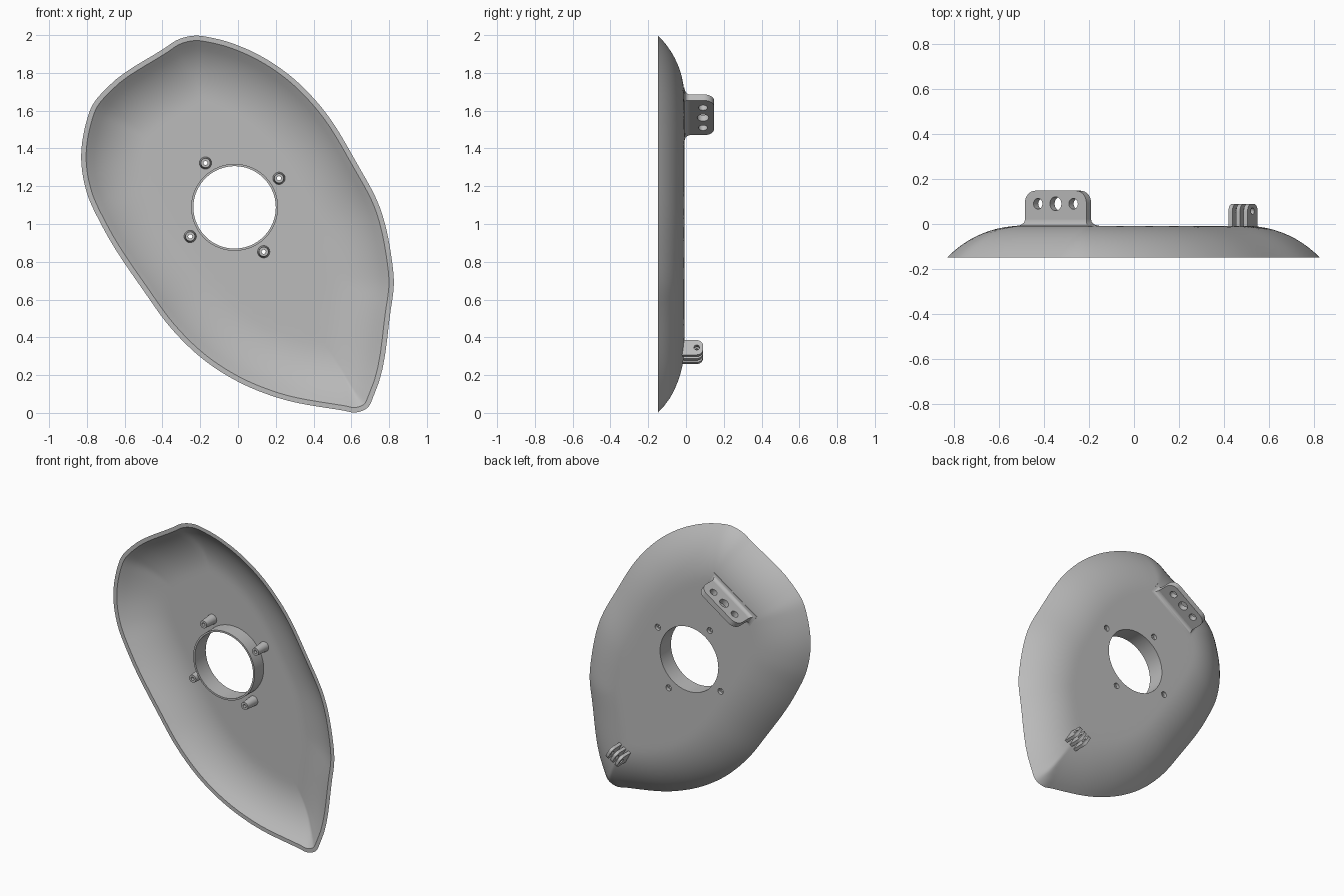
import bpy, bmesh, math
from mathutils import Vector, Matrix
from mathutils.geometry import intersect_point_line

if "Cube" in bpy.data.objects:
    bpy.data.objects.remove(bpy.data.objects["Cube"])

RIM, BACK, DEPTH = -0.148, -0.008, 0.14      # y of the open rim and of the flat back
BEND = 0.33                                  # width of the curved border
ARC = (BEND ** 2 + DEPTH ** 2) / (2 * DEPTH)
WALL = 0.02
HUB = Vector((-0.018, 1.088))
TUBE_FRONT = -0.125

grey = bpy.data.materials.new("plain grey")
grey.use_nodes = True
grey.diffuse_color = (0.5, 0.5, 0.5, 1)
grey.node_tree.nodes["Principled BSDF"].inputs["Base Color"].default_value = (0.5, 0.5, 0.5, 1)


def finish(obj):
    bpy.ops.object.select_all(action='DESELECT')
    obj.select_set(True)
    bpy.context.view_layer.objects.active = obj
    bpy.ops.object.shade_smooth_by_angle(angle=math.radians(32))


def add_rings(name, rings, closed):
    """Loft equal-sized loops of points; closed joins the last loop to the first."""
    bm = bmesh.new()
    loops = [[bm.verts.new(p) for p in ring] for ring in rings]
    pairs = list(zip(loops, loops[1:]))
    if closed:
        pairs.append((loops[-1], loops[0]))
    else:
        bm.faces.new(loops[0])
        bm.faces.new(loops[-1])
    for a, b in pairs:
        for i in range(len(a)):
            j = (i + 1) % len(a)
            bm.faces.new((a[i], a[j], b[j], b[i]))
    bmesh.ops.recalc_face_normals(bm, faces=bm.faces)
    mesh = bpy.data.meshes.new(name)
    bm.to_mesh(mesh)
    bm.free()
    mesh.materials.append(grey)
    obj = bpy.data.objects.new(name, mesh)
    bpy.context.collection.objects.link(obj)
    return obj


def smooth_loop(points, steps):
    """Closed curve through unevenly spaced points."""
    pts = [Vector(p) for p in points]
    n = len(pts)
    gap = [(pts[(i + 1) % n] - pts[i]).length for i in range(n)]
    slope = [(pts[(i + 1) % n] - pts[i]) / gap[i] for i in range(n)]
    tan = [(slope[i - 1] * gap[i] + slope[i] * gap[i - 1]) / (gap[i] + gap[i - 1]) for i in range(n)]
    out = []
    for i in range(n):
        j = (i + 1) % n
        for k in range(steps):
            t = k / steps
            s = 1 - t
            out.append(pts[i] * (s * s * (1 + 2 * t)) + pts[j] * (t * t * (3 - 2 * t))
                       + (tan[i] * s - tan[j] * t) * (t * s * gap[i]))
    return out


# Outline of the shell, clockwise from the top
outline = smooth_loop([
    (-.23, 1.997), (-.135, 1.985), (.06, 1.92), (.27, 1.79), (.44, 1.62), (.63, 1.32),
    (.75, 1.09), (.81, .84), (.825, .68), (.807, .535), (.72, .095), (.685, .027),
    (.62, .002), (.56, .012), (.21, .08), (.01, .16), (-.18, .28), (-.36, .455),
    (-.495, .64), (-.72, .99), (-.80, 1.165), (-.83, 1.34), (-.807, 1.525),
    (-.77, 1.63), (-.69, 1.725), (-.39, 1.93), (-.32, 1.975)], 6)
count = len(outline)
segments = [(outline[i - 1], outline[i]) for i in range(count)]


def edge_distance(p):
    best = BEND
    for a, b in segments:
        q, t = intersect_point_line(p, a, b)
        q = a if t < 0 else b if t > 1 else q
        best = min(best, (p - q.to_2d()).length)
    return best


def surface(p, radius):
    d = edge_distance(p)
    return BACK - ARC + math.sqrt(radius ** 2 - (BEND - d) ** 2)


def hub_ring(radius, y):
    ring = []
    for o in outline:
        p = HUB + (o - HUB).normalized() * radius
        ring.append((p.x, y, p.y))
    return ring


def skin(border, hole, radius):
    """Rings from the border inwards to the hub opening."""
    rings = []
    for k in range(1, 21):
        t = (k / 21) ** 1.1
        ring = []
        for o in border:
            p = o.lerp(HUB + (o - HUB).normalized() * hole, t)
            ring.append((p.x, surface(p, radius), p.y))
        rings.append(ring)
    return rings


# Dished shell with its hub tube, one closed loft
inner = []
for i in range(count):
    d = (outline[(i + 1) % count] - outline[i - 1]).normalized()
    inner.append(outline[i] + Vector((d.y, -d.x)) * 0.026)
rim_rings = [[(p.x, RIM, p.y) for p in loop] for loop in (outline, inner)]
R_IN, R_OUT = 0.218, 0.23
shell = add_rings("shell",
                  [rim_rings[0]] + skin(outline, R_IN, ARC)
                  + [hub_ring(R_IN, BACK), hub_ring(R_IN, TUBE_FRONT), hub_ring(R_OUT, TUBE_FRONT),
                     hub_ring(R_OUT, BACK - WALL)]
                  + skin(inner, R_OUT, ARC - WALL)[::-1] + [rim_rings[1]], True)


def lathe(name, centre, profile, closed):
    rings = [[(centre.x + r * math.cos(a), y, centre.y + r * math.sin(a))
              for a in [math.tau * k / 32 for k in range(32)]] for r, y in profile]
    return add_rings(name, rings, closed)


# Four screw bosses around the hub, each through a hole in the shell
for k in range(4):
    centre = HUB + Matrix.Rotation(k * math.pi / 2, 2) @ Vector((0.235, 0.154))
    cutter = lathe("boss_cutter", centre, [(0.02, 0.05), (0.02, -0.06)], False)
    cutter.hide_render = True
    mod = shell.modifiers.new("hole", 'BOOLEAN')
    mod.operation, mod.solver, mod.object = 'DIFFERENCE', 'EXACT', cutter
    bpy.context.view_layer.objects.active = shell
    bpy.ops.object.modifier_apply(modifier=mod.name)
    bpy.data.objects.remove(cutter)
    finish(lathe("screw_boss", centre, [
        (0.02, BACK - 0.001), (0.02, -0.03), (0.011, -0.03), (0.011, TUBE_FRONT),
        (0.025, TUBE_FRONT), (0.033, -0.022)], True))
finish(shell)


def plate(name, centre, angle, length, thick, bottom, top, corner, holes):
    """Upright plate with rounded outer corners and round holes (u, y, radius)."""
    curve = bpy.data.curves.new(name, 'CURVE')
    curve.dimensions, curve.fill_mode, curve.extrude = '2D', 'BOTH', thick / 2
    half = length / 2
    arc = [math.pi / 2 * k / 8 for k in range(9)]
    right = [(half - corner + corner * math.cos(a), top - corner + corner * math.sin(a)) for a in arc]
    loops = [[(half, bottom)] + right + [(-u, v) for u, v in right[::-1]] + [(-half, bottom)]]
    for u, v, r in holes:
        loops.append([(u + r * math.cos(a), v + r * math.sin(a))
                      for a in [math.tau * k / 24 for k in range(24)]])
    for loop in loops:
        spline = curve.splines.new('POLY')
        spline.points.add(len(loop) - 1)
        for point, (u, v) in zip(spline.points, loop):
            point.co = (u, v, 0, 1)
        spline.use_cyclic_u = True
    curve.materials.append(grey)
    obj = bpy.data.objects.new(name, curve)
    bpy.context.collection.objects.link(obj)
    c, s = math.cos(angle), math.sin(angle)
    obj.matrix_world = Matrix(((c, 0, -s, centre[0]), (0, 1, 0, 0), (s, 0, c, centre[1]), (0, 0, 0, 1)))
    bpy.ops.object.select_all(action='DESELECT')
    obj.select_set(True)
    bpy.context.view_layer.objects.active = obj
    bpy.ops.object.convert(target='MESH')
    finish(bpy.context.view_layer.objects.active)


# Upper mounting bracket with three holes
tilt = math.radians(34)
mount = Vector((-0.338, 1.578))
plate("upper_bracket", mount, tilt, 0.33, 0.038, -0.02, 0.148, 0.055,
      [(-0.095, 0.09, 0.024), (0, 0.09, 0.031), (0.095, 0.09, 0.024)])

# Flared fillet at the foot of the upper bracket
foot = []
FLARE = 0.027
for k in range(7):
    a = math.pi / 2 * k / 6
    e, y = FLARE * (1 - math.sin(a)), BACK + FLARE * (1 - math.cos(a))
    corners = []
    for su, sw in ((1, 1), (-1, 1), (-1, -1), (1, -1)):
        p = mount + Matrix.Rotation(tilt, 2) @ Vector((su * (0.165 + e), sw * (0.019 + e)))
        corners.append((p.x, y, p.y))
    foot.append(corners)
foot.insert(0, [(x, BACK - 0.01, z) for x, y, z in foot[0]])
finish(add_rings("upper_bracket_foot", foot, False))

# Lower hinge made of three parallel lugs
for k in (-1, 0, 1):
    turn = math.radians(-60)
    side = Vector((-math.sin(turn), math.cos(turn))) * 0.039 * k
    plate("hinge_lug", Vector((0.485, 0.322)) + side, turn, 0.09, 0.02, -0.025, 0.09, 0.034,
          [(0, 0.057, 0.015)])
